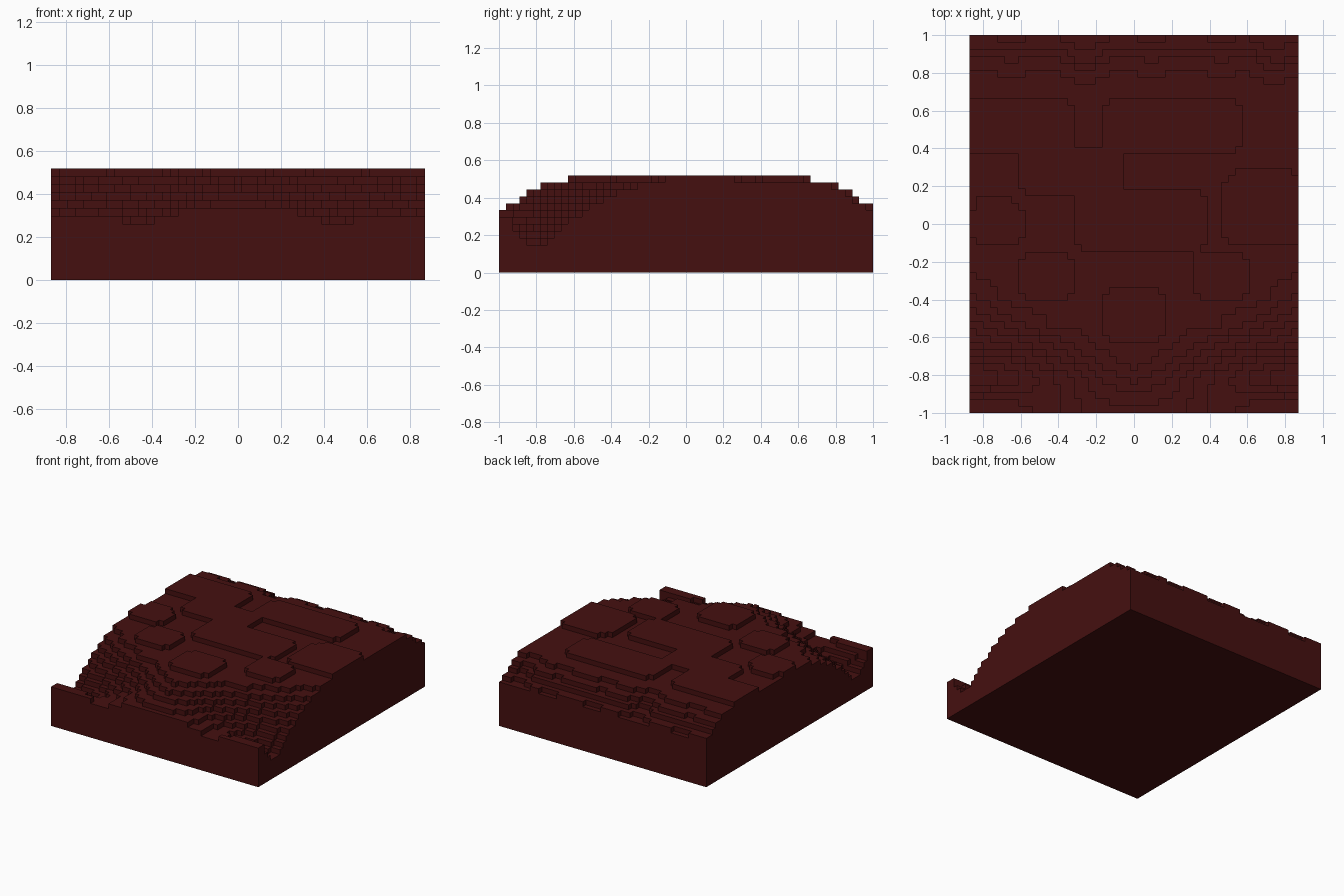
import bpy, bmesh, math

old = bpy.data.objects.get("Cube")
if old:
    bpy.data.objects.remove(old, do_unlink=True)

NX, NY = 47, 54          # cells across and deep
S = 2 / NY               # cell size

# Front slope: block heights by distance from the middle, row by row
COLS = [0, .2, .45, .65, .88]
FRONT = {
    -1.00: [9, 9, 6.9, 8.7, 8.2],
    -.95: [9.8, 9.3, 7, 7.8, 7.7],
    -.90: [10.5, 9.7, 6.8, 6.5, 6.2],
    -.82: [12, 10.3, 7, 4.8, 3],
    -.74: [13, 11.5, 8.3, 6, 4.2],
    -.65: [13, 12.6, 10.2, 8.4, 7],
    -.54: [13, 13, 12.5, 11, 8.6],
    -.40: [13, 13, 13, 13, 11],
    -.22: [13, 13, 13, 13, 13],
}

# Raised slabs and sunken pockets on the plateau: x0, x1, y0, y1
SLABS = [
    (-.17, .17, -.63, -.33), (-.61, -.33, -.41, -.13), (.31, .61, -.41, -.13),
    (-.87, -.58, -.11, .13), (-.32, .39, -.13, .17), (.48, .9, -.11, .28),
    (-.61, -.05, .13, .41), (-.9, -.32, .38, .67), (-.17, .57, .38, .67),
]


def lerp(keys, values, t):
    for i in range(len(keys) - 1):
        if t <= keys[i + 1]:
            f = max(0, (t - keys[i]) / (keys[i + 1] - keys[i]))
            return values[i] + f * (values[i + 1] - values[i])
    return values[-1]


def on_slab(x, y):
    # Slabs have one-cell clipped corners
    for x0, x1, y0, y1 in SLABS:
        dx, dy = min(x - x0, x1 - x), min(y - y0, y1 - y)
        if dx > 0 and dy > 0 and dx + dy > 1.5 * S:
            return True
    return False


def back_height(x, y):
    # Stepped back slope with two shallow gullies
    gully = max(math.exp(-((x - c) / .09) ** 2) for c in (-.25, .73))
    t = y + .06 * gully + .012 * math.sin(x * 17)
    return 13 - sum(t > edge for edge in (.8, .88, .92, .985))


def height(i, j):
    if not (0 <= i < NX and 0 <= j < NY):
        return 0
    x, y = (i + .5 - NX / 2) * S, (j + .5 - NY / 2) * S
    if y > .6:
        h = back_height(x, y)
    else:
        rows = [lerp(COLS, r, abs(x)) for r in FRONT.values()]
        h = round(lerp(list(FRONT), rows, y))
    return h + 1 if h == 13 and on_slab(x, y) else h


bm = bmesh.new()


def quad(*corners):
    bm.faces.new([bm.verts.new(((a - NX / 2) * S, (b - NY / 2) * S, c * S))
                  for a, b, c in corners])


# Stepped ground: cell tops, plus a wall wherever a neighbour is lower
SIDES = [((0, -1), (0, 0), (1, 0)), ((1, 0), (1, 0), (1, 1)),
         ((0, 1), (1, 1), (0, 1)), ((-1, 0), (0, 1), (0, 0))]
for i in range(NX):
    for j in range(NY):
        h = height(i, j)
        quad((i, j, h), (i + 1, j, h), (i + 1, j + 1, h), (i, j + 1, h))
        for (di, dj), (ax, ay), (bx, by) in SIDES:
            low = height(i + di, j + dj)
            if low < h:
                quad((i + ax, j + ay, low), (i + bx, j + by, low),
                     (i + bx, j + by, h), (i + ax, j + ay, h))

# Flat underside
quad((0, 0, 0), (0, NY, 0), (NX, NY, 0), (NX, 0, 0))
bmesh.ops.remove_doubles(bm, verts=bm.verts, dist=S / 100)

mesh = bpy.data.meshes.new("stepped_ground")
bm.to_mesh(mesh)
bm.free()
ground = bpy.data.objects.new("stepped_ground", mesh)
bpy.context.collection.objects.link(ground)

mat = bpy.data.materials.new("dark_red_rock")
mat.use_nodes = True
colour = (.06, .005, .005, 1)
mat.diffuse_color = colour
mat.node_tree.nodes["Principled BSDF"].inputs["Base Color"].default_value = colour
mesh.materials.append(mat)
